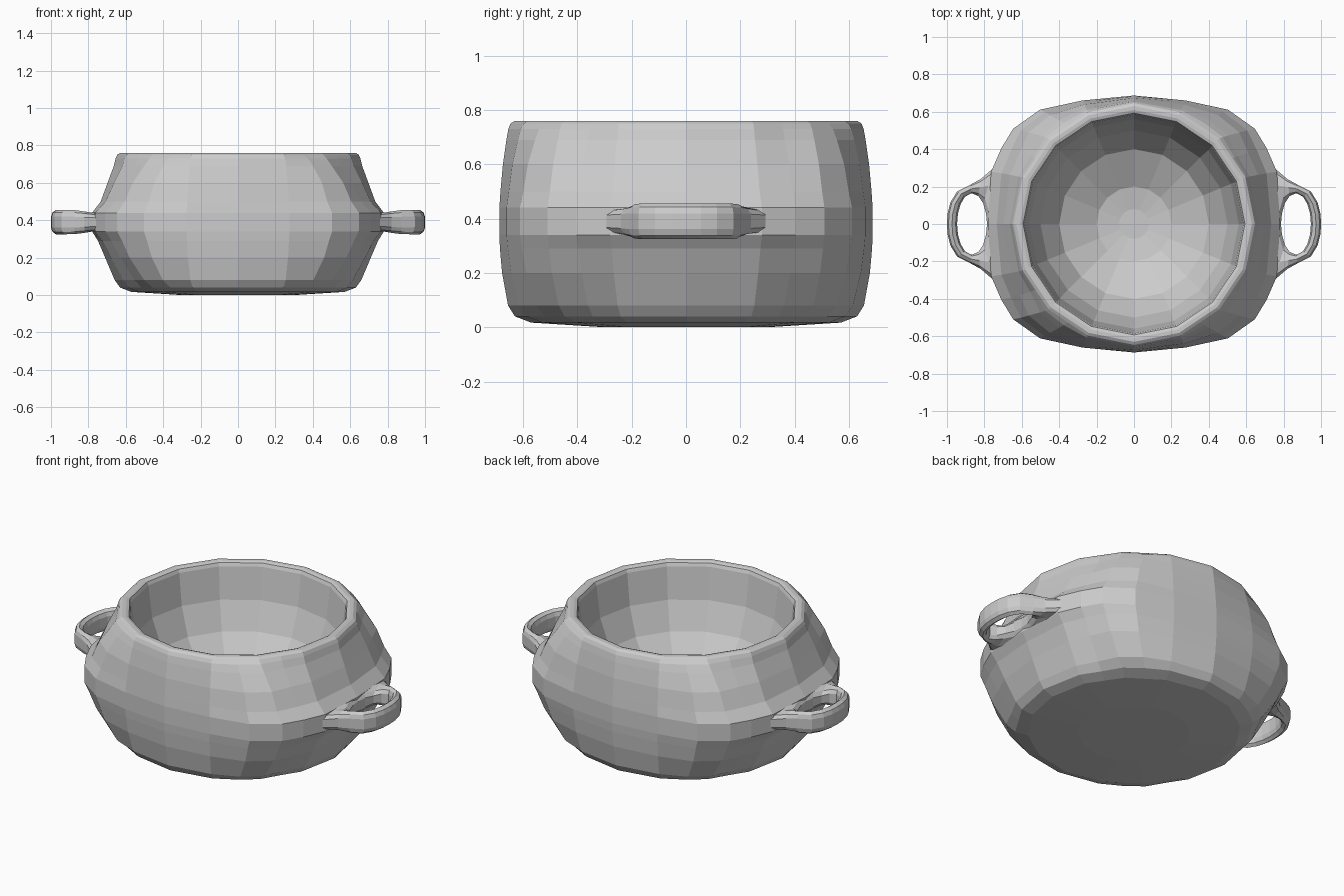
import bpy, bmesh, math

if "Cube" in bpy.data.objects:
    bpy.data.objects.remove(bpy.data.objects["Cube"])

# widest outline of the pot, one quadrant, from +x round to +y
BULGE = [(.785, 0), (.77, .28), (.715, .405), (.65, .51), (.505, .612), (.275, .661), (0, .687)]
# how far the bulge spreads up and down at each of those points (small = far)
SPREAD = [1, .85, .65, .45, .33, .33, .33]


def round_quadrant(r):
    """Quadrant of a 16-gon, with two extra points halfway along its sides."""
    p = [(r * math.cos(math.radians(a)), r * math.sin(math.radians(a)))
         for a in (0, 22.5, 45, 67.5, 90)]
    mid = lambda a, b: ((a[0] + b[0]) / 2, (a[1] + b[1]) / 2)
    return [p[0], p[1], mid(p[1], p[2]), p[2], mid(p[2], p[3]), p[3], p[4]]


def ring(r, w):
    """Full outline: circle of radius r pushed by w towards the bulged outline."""
    q = []
    for (x, y), (c, s), (bx, by), e in zip(round_quadrant(r), round_quadrant(.687),
                                           BULGE, SPREAD):
        k = w ** e if w else 0
        q.append((x + k * (bx - c), y + k * (by - s)))
    half = q + [(-x, y) for x, y in q[-2::-1]]
    return half + [(x, -y) for x, y in half[-2:0:-1]]


def loft(name, rings, loop=False):
    """Skin a list of equal-length rings of 3D points, capped or looped."""
    bm = bmesh.new()
    rows = [[bm.verts.new(p) for p in r] for r in rings]
    n = len(rows[0])
    for a, b in zip(rows, rows[1:] + (rows[:1] if loop else [])):
        for i in range(n):
            j = (i + 1) % n
            bm.faces.new((a[i], a[j], b[j], b[i]))
    if not loop:
        bm.faces.new(rows[0][::-1])
        bm.faces.new(rows[-1])
    bmesh.ops.recalc_face_normals(bm, faces=bm.faces)
    me = bpy.data.meshes.new(name)
    bm.to_mesh(me)
    bm.free()
    ob = bpy.data.objects.new(name, me)
    bpy.context.collection.objects.link(ob)
    return ob


# pot body: radius, height, bulge amount; outside from base to rim, then inside
profile = [(.30, 0, 0), (.57, .017, 0), (.63, .04, .002), (.655, .08, .04),
           (.677, .2, .34), (.685, .29, .65), (.687, .34, .95), (.687, .44, .95),
           (.683, .5, .52), (.674, .6, .24), (.661, .69, .03), (.654, .73, .003),
           (.646, .75, 0), (.63, .76, 0), (.61, .76, 0), (.593, .754, 0),
           (.585, .735, 0), (.56, .55, 0), (.50, .39, 0),
           (.40, .25, 0), (.20, .14, 0), (.08, .12, 0)]
loft("pot_body", [[(x, y, z) for x, y in ring(r, w)] for r, z, w in profile])

# handles: outer outline of one half of the loop, from tip to root, paired
# with the angle on the oval finger hole and the half height
OUTER = [((1.0, 0), 0, .065), ((.997, .055), 20, .065), ((.982, .115), 40, .065),
         ((.945, .175), 62, .065), ((.875, .21), 88, .064), ((.82, .24), 115, .058),
         ((.75, .30), 138, .05), ((.70, .15), 160, .06)]
# cross-section: position from hole (0) to outside (1), relative height
SECTION = [(0, .45), (.15, .8), (.5, 1), (.85, .8), (1, .45),
           (1, -.45), (.85, -.8), (.5, -1), (.15, -.8), (0, -.45)]


def handle(name, side):
    half = [(ox, oy, .866 + .08 * math.cos(math.radians(a)),
             .165 * math.sin(math.radians(a)), h) for (ox, oy), a, h in OUTER]
    loop = half + [(.69, 0, .786, 0, .06)]
    loop += [(a, -b, c, -d, h) for a, b, c, d, h in half[:0:-1]]
    return loft(name, [[(side * (ix + u * (ox - ix)), iy + u * (oy - iy), .39 + h * v)
                        for u, v in SECTION] for ox, oy, ix, iy, h in loop], loop=True)


handle("right_handle", 1)
handle("left_handle", -1)
